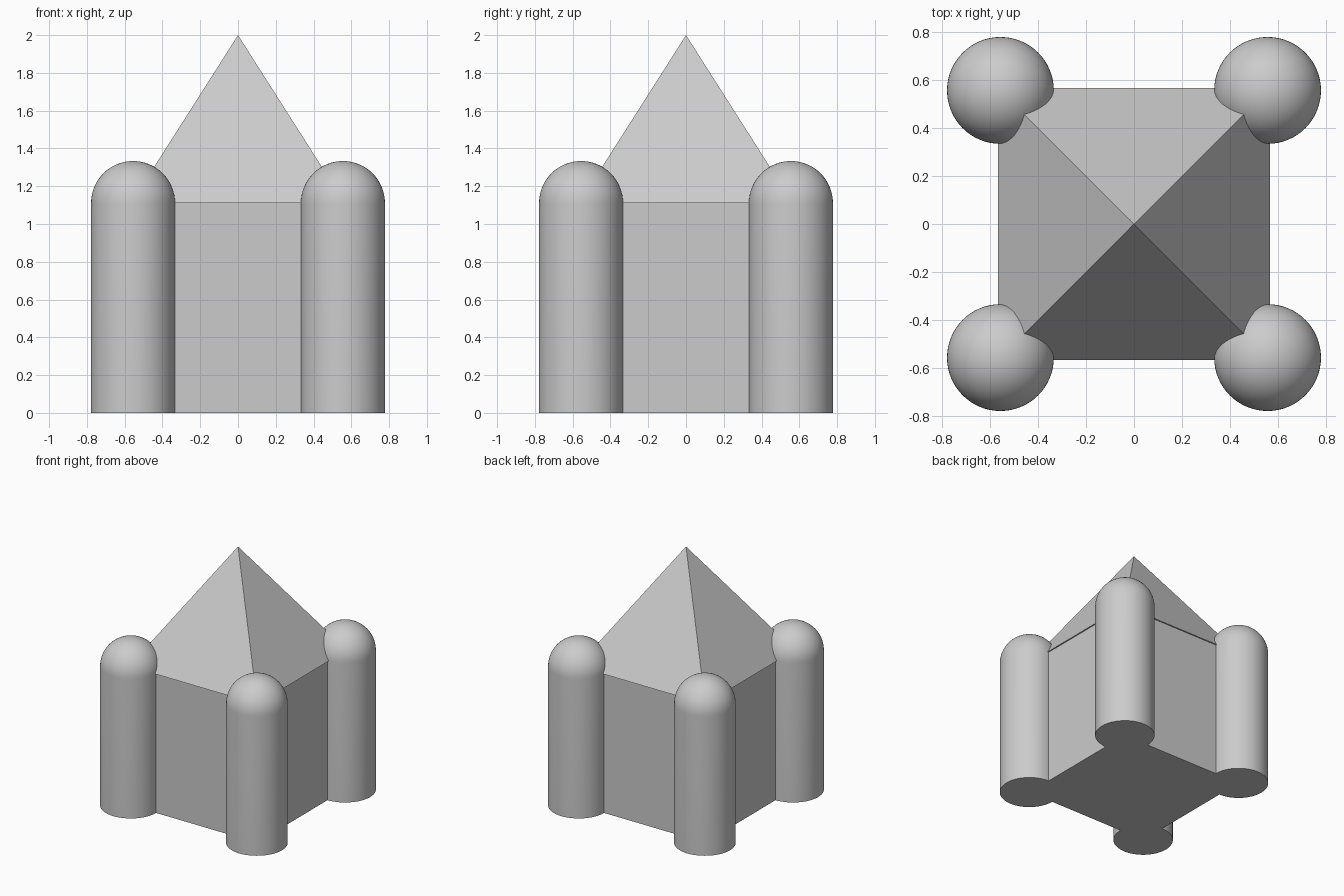
import bpy
import bmesh
from math import cos, sin, pi, radians, sqrt
from mathutils import Matrix, Vector

cube = bpy.data.objects.get("Cube")
if cube:
    bpy.data.objects.remove(cube, do_unlink=True)

UNIT = 2 / 9              # tower radius; other sizes are multiples of it
WALL_HEIGHT = 5 * UNIT
HALF_WIDTH = 2.5 * UNIT
ROOF_HEIGHT = 4 * UNIT
ROOF_RADIUS = 3.6 * UNIT  # corner radius, gives slightly overhanging eaves
SEGMENTS = 64

# Single stone colour
stone = bpy.data.materials.new("light_grey")
stone.use_nodes = True
grey = (0.6, 0.6, 0.6, 1)
stone.diffuse_color = grey
stone.node_tree.nodes["Principled BSDF"].inputs["Base Color"].default_value = grey


def add_object(name, bm, location=(0, 0, 0)):
    bmesh.ops.recalc_face_normals(bm, faces=bm.faces)
    mesh = bpy.data.meshes.new(name)
    bm.to_mesh(mesh)
    bm.free()
    mesh.materials.append(stone)
    obj = bpy.data.objects.new(name, mesh)
    obj.location = location
    bpy.context.collection.objects.link(obj)
    return obj


# Square keep
bm = bmesh.new()
bmesh.ops.create_cube(bm, size=1)
bmesh.ops.scale(bm, vec=(2 * HALF_WIDTH, 2 * HALF_WIDTH, WALL_HEIGHT), verts=bm.verts)
add_object("keep_walls", bm, (0, 0, WALL_HEIGHT / 2))

# Pyramid roof
bm = bmesh.new()
bmesh.ops.create_cone(bm, cap_ends=True, segments=4, radius1=ROOF_RADIUS,
                      radius2=0, depth=ROOF_HEIGHT)
bmesh.ops.remove_doubles(bm, verts=bm.verts, dist=1e-5)
# Align the base edges with the walls
corner = max(bm.verts, key=lambda v: v.co.x)
if abs(corner.co.x) > ROOF_RADIUS / sqrt(2) + 0.01:
    bmesh.ops.rotate(bm, verts=bm.verts, matrix=Matrix.Rotation(radians(45), 3, "Z"))
add_object("pyramid_roof", bm, (0, 0, WALL_HEIGHT + ROOF_HEIGHT / 2))


# Round corner tower with a domed top, turned from one profile
def add_tower(name, x, y):
    bm = bmesh.new()
    steps = 16
    profile = [(0, 0), (UNIT, 0)]
    for i in range(steps + 1):
        a = pi / 2 * i / steps
        profile.append((UNIT * cos(a), WALL_HEIGHT + UNIT * sin(a)))
    verts = [bm.verts.new((r, 0, z)) for r, z in profile]
    edges = [bm.edges.new(pair) for pair in zip(verts, verts[1:])]
    bmesh.ops.spin(bm, geom=verts + edges, cent=Vector(), axis=Vector((0, 0, 1)),
                   angle=2 * pi, steps=SEGMENTS)
    bmesh.ops.remove_doubles(bm, verts=bm.verts, dist=1e-4)
    tower = add_object(name, bm, (x, y, 0))
    bpy.ops.object.select_all(action="DESELECT")
    tower.select_set(True)
    bpy.context.view_layer.objects.active = tower
    bpy.ops.object.shade_smooth_by_angle(angle=radians(30))


for side, sx in (("left", 1), ("right", -1)):
    for end, sy in (("front", -1), ("back", 1)):
        add_tower(f"{end}_{side}_tower", sx * HALF_WIDTH, sy * HALF_WIDTH)
